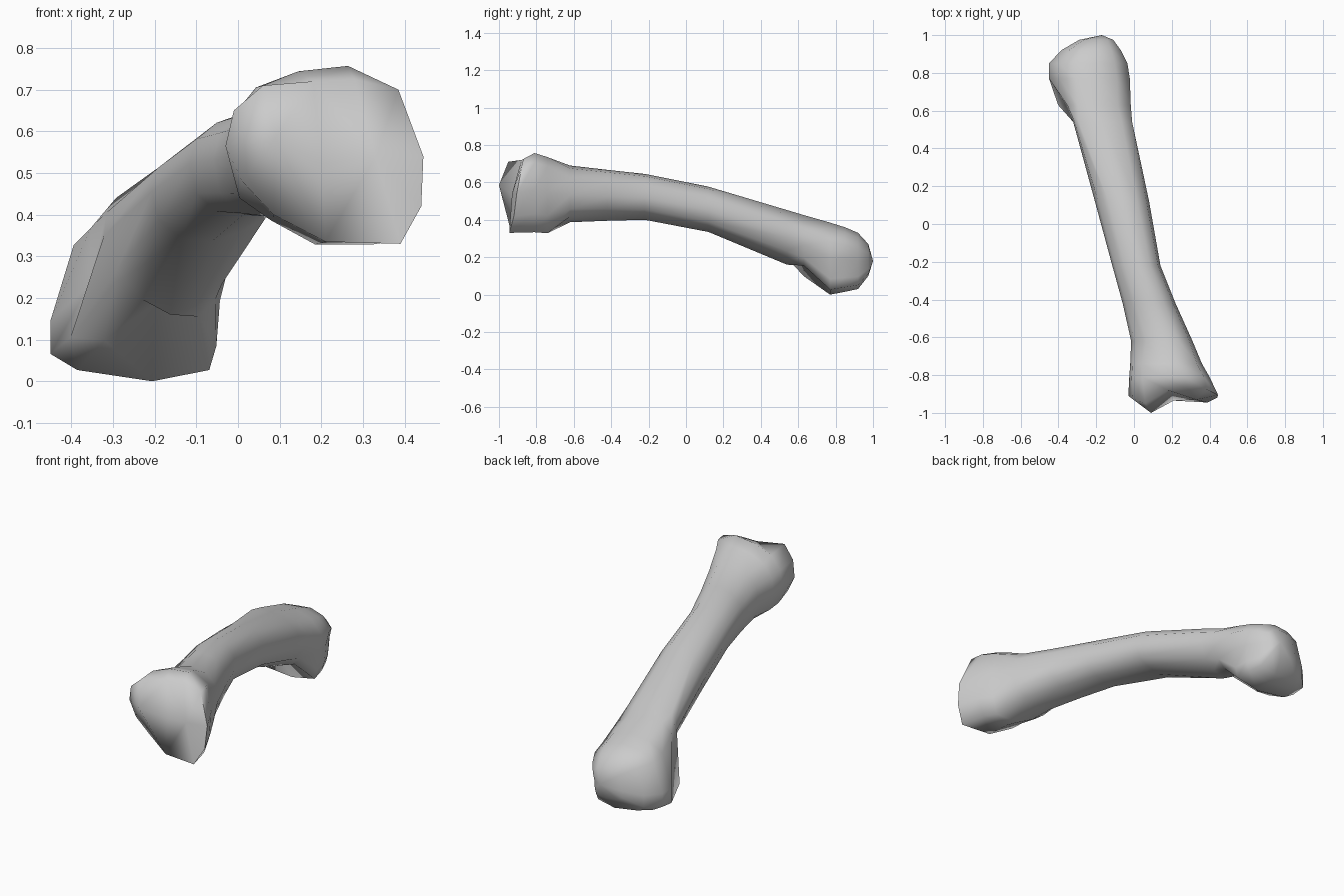
import bpy, bmesh, math

# Unit cross-sections (u across, v up), 12 points clockwise from the left side
SHAFT = [(0, .5), (.06, .74), (.25, .9), (.52, 1), (.78, .95), (.95, .77),
         (1, .48), (.95, .23), (.74, .1), (.5, 0), (.25, .03), (.06, .21)]
FAR = [(0, .38), (.13, .85), (.33, .97), (.6, 1), (.84, .92), (1, .73),
       (.95, .5), (.93, .22), (.89, .07), (.57, 0), (.15, .07), (0, .17)]
HOOK = [(.13, .45), (.14, .84), (.28, .98), (.55, 1), (.8, .92), (.97, .78),
        (.95, .55), (.88, .36), (.78, .24), (.52, .33), (.22, .08), (.02, .1)]
NECK = [(.01, .65), (.03, .84), (.1, .96), (.5, 1), (.8, .92), (.97, .77),
        (.97, .5), (.88, .25), (.7, .08), (.5, 0), (.3, .12), (.11, .38)]
NEAR = [(0, .54), (.03, .72), (.16, .88), (.4, .97), (.68, 1), (.93, .88),
        (1, .55), (.98, .25), (.9, .02), (.54, .02), (.26, .16), (.06, .29)]

# Stations along the bone: y, x range, z range, profile
STATIONS = [
    (.975, -.29, -.11, .10, .27, FAR),
    (.92, -.385, -.07, .03, .33, FAR),
    (.85, -.45, -.035, .015, .36, FAR),
    (.77, -.45, -.022, 0, .385, FAR),
    (.63, -.41, -.005, .07, .425, HOOK),
    (.54, -.325, .0, .16, .452, NECK),
    (.12, -.207, .08, .335, .577, SHAFT),
    (-.22, -.115, .14, .40, .645, SHAFT),
    (-.42, -.06, .22, .395, .667, SHAFT),
    (-.62, -.015, .31, .387, .69, SHAFT),
    (-.74, -.02, .36, .32, .735, NEAR),
    (-.81, -.025, .40, .325, .757, NEAR),
]

# Rim of the two-lobed near end
RIM = [(-.03, -.91, .565), (-.01, -.925, .65), (.06, -.95, .71), (.18, -.88, .72),
       (.28, -.87, .725), (.385, -.875, .70), (.445, -.905, .54), (.44, -.92, .42),
       (.39, -.945, .33), (.21, -.935, .335), (.085, -.90, .40), (.01, -.91, .48)]

bm = bmesh.new()
rings = [[bm.verts.new((x0 + u * (x1 - x0), y, z0 + v * (z1 - z0))) for u, v in prof]
         for y, x0, x1, z0, z1, prof in STATIONS]
rings.append([bm.verts.new(p) for p in RIM])

# Skin between the stations
for a, b in zip(rings, rings[1:]):
    for i in range(12):
        j = (i + 1) % 12
        bm.faces.new((a[i], a[j], b[j], b[i]))


def fan(tip, loop):
    for p, q in zip(loop, loop[1:]):
        bm.faces.new((tip, p, q))


# Rounded far end
fan(bm.verts.new((-.17, 1, .18)), rings[0] + rings[0][:1])

# Near end: two lobes with a valley between
rim = rings[-1]
valley = bm.verts.new((.2, -.905, .52))
fan(bm.verts.new((.09, -1, .585)), [valley] + rim[9:] + rim[:4] + [valley])
fan(bm.verts.new((.33, -.93, .54)), [valley] + rim[3:10] + [valley])

bmesh.ops.recalc_face_normals(bm, faces=bm.faces)
mesh = bpy.data.meshes.new("bone")
bm.to_mesh(mesh)
bm.free()
bone = bpy.data.objects.new("bone", mesh)
bpy.context.collection.objects.link(bone)
bpy.context.view_layer.objects.active = bone
bone.select_set(True)
bpy.ops.object.shade_smooth_by_angle(angle=math.radians(80))
